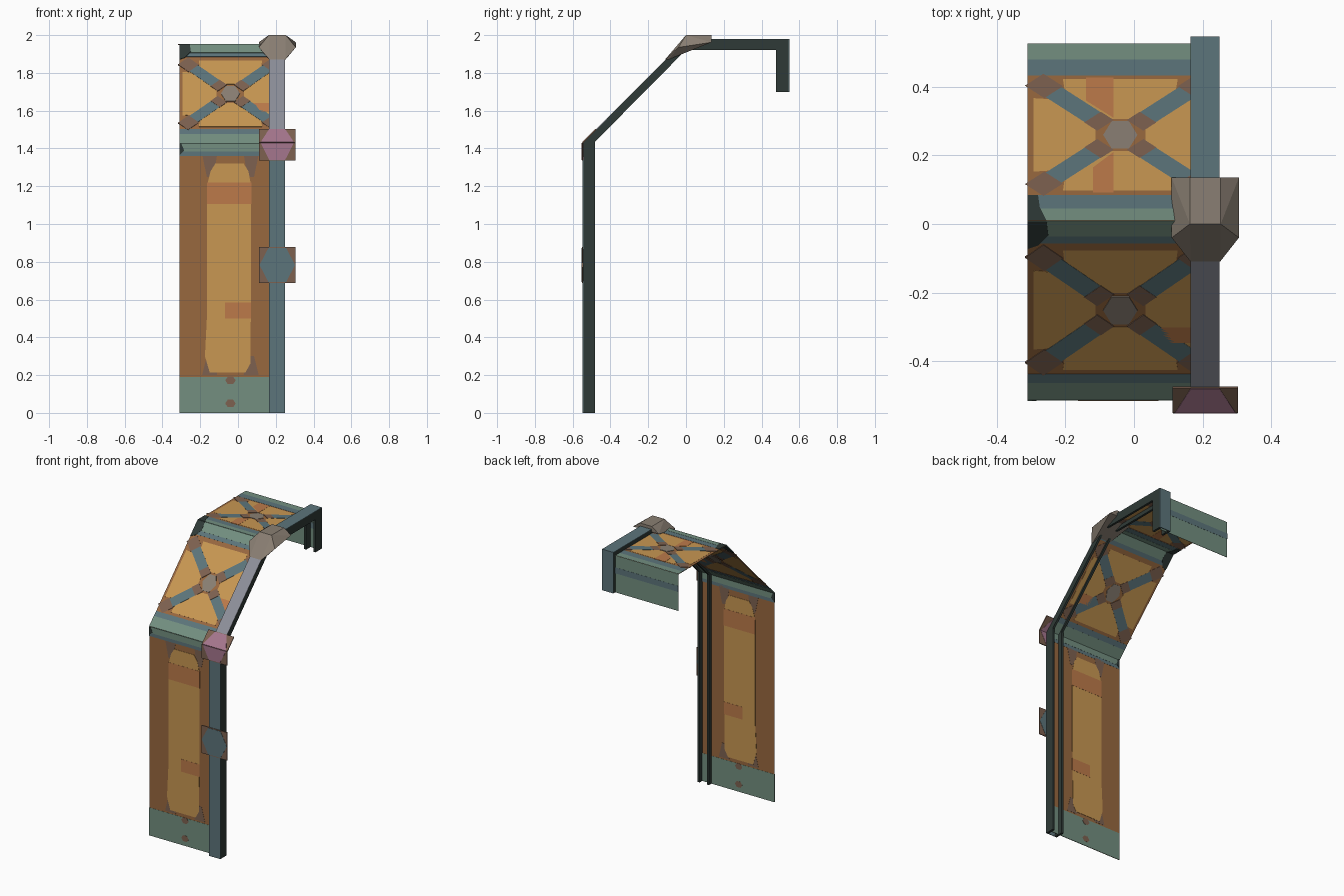
import bpy, bmesh, math

if "Cube" in bpy.data.objects:
    bpy.data.objects.remove(bpy.data.objects["Cube"])


def linear(c):
    return c / 12.92 if c <= 0.04045 else ((c + 0.055) / 1.055) ** 2.4


def material(name, hexcode):
    rgb = [linear(b / 255) for b in bytes.fromhex(hexcode)]
    m = bpy.data.materials.new(name)
    m.use_nodes = True
    m.diffuse_color = (*rgb, 1)
    bsdf = m.node_tree.nodes["Principled BSDF"]
    bsdf.inputs["Base Color"].default_value = (*rgb, 1)
    bsdf.inputs["Roughness"].default_value = 0.8
    return m


AMBER = material("amber", "C89752")
BROWN = material("brown", "98683F")
SALMON = material("salmon", "BC7A4A")
GREEN = material("sage green", "738F80")
BLUE = material("blue grey", "5C757B")
STONE = material("stone grey", "8A7F73")
DARK = material("dark green grey", "2F3A37")
PINK = material("dusty pink", "A5768D")
STEEL = material("pale steel", "8D8F9A")
UMBER = material("umber", "7D6150")


def finish(name, bm, mats):
    bmesh.ops.recalc_face_normals(bm, faces=bm.faces)
    mesh = bpy.data.meshes.new(name)
    bm.to_mesh(mesh)
    bm.free()
    for m in mats:
        mesh.materials.append(m)
    ob = bpy.data.objects.new(name, mesh)
    bpy.context.collection.objects.link(ob)
    return ob


# Side profiles (y, z) of the channel and of the sheet it carries
OUTER = [(-.547, 0), (-.547, 1.43), (0, 1.98), (.547, 1.98), (.547, 1.70)]
INNER = [(-.482, 0), (-.482, 1.435), (0, 1.922), (.477, 1.922), (.477, 1.70)]
SHEET = [(-.512, 0), (-.512, 1.425), (.01, 1.95), (.525, 1.95), (.525, 1.70)]
WALL, SLOPE, ROOF, FLAP = [(SHEET[i], SHEET[i + 1], i % 3 and 1 - 1) for i in range(4)]
WALL, FLAP = (*WALL[:2], 1), (*FLAP[:2], 1)   # these two are measured by z, the others by y


def ribbon(name, x0, x1, f0, f1, mats, pick=lambda i: 0):
    """Bar that follows the folded profile between two depths."""
    bm = bmesh.new()
    rings = []
    for o, n in zip(OUTER, INNER):
        at = lambda f: [a + (b - a) * f for a, b in zip(o, n)]
        rings.append([bm.verts.new((x, *at(f)))
                      for x, f in ((x0, f0), (x1, f0), (x1, f1), (x0, f1))])
    for i in range(len(rings) - 1):
        a, b = rings[i], rings[i + 1]
        for k in range(4):
            j = (k + 1) % 4
            bm.faces.new((a[k], a[j], b[j], b[k])).material_index = pick(i)
    bm.faces.new(rings[0])
    bm.faces.new(rings[-1])
    return finish(name, bm, mats)


def plate(name, seg, pts, mat, layer=0, half=None):
    """Thin two-sided plate on one section; points are (x, y or z)."""
    (ya, za), (yb, zb), axis = seg
    length = math.hypot(yb - ya, zb - za)
    ny, nz = -(zb - za) / length, (yb - ya) / length
    half = half or .001 + .001 * layer
    bm = bmesh.new()
    sides = []
    for h in (-half, half):
        ring = []
        for x, c in pts:
            t = (c - seg[0][axis]) / (seg[1][axis] - seg[0][axis])
            ring.append(bm.verts.new((x, ya + (yb - ya) * t + ny * h,
                                      za + (zb - za) * t + nz * h)))
        sides.append(ring)
        bm.faces.new(ring)
    n = len(pts)
    for k in range(n):
        j = (k + 1) % n
        bm.faces.new((sides[0][k], sides[0][j], sides[1][j], sides[1][k]))
    return finish(name, bm, [mat])


def rect(x0, x1, c0, c1):
    return [(x0, c0), (x1, c0), (x1, c1), (x0, c1)]


def hexagon(cx, cy, rx, ry):
    return [(cx + rx * math.cos(k * math.pi / 3), cy + ry * math.sin(k * math.pi / 3) / .866)
            for k in range(6)]


L, R, MID = -.31, .235, -.04

# Folded sheet
for name, seg, lo, hi, mat in (("wall_sheet", WALL, 0, 1.425, BROWN),
                               ("slope_sheet", SLOPE, -.512, .01, BROWN),
                               ("roof_sheet", ROOF, .01, .525, BROWN),
                               ("flap_sheet", FLAP, 1.70, 1.95, GREEN)):
    plate(name, seg, rect(L, R, lo, hi), mat)

# Cross bands
for name, seg, lo, hi, mat, layer in (
        ("wall_base_band", WALL, 0, .19, GREEN, 1),
        ("wall_top_edge", WALL, 1.36, 1.425, BLUE, 1),
        ("wall_top_band", WALL, 1.383, 1.425, GREEN, 2),
        ("slope_low_edge", SLOPE, -.512, -.437, BLUE, 1),
        ("slope_low_band", SLOPE, -.512, -.462, GREEN, 2),
        ("slope_high_edge", SLOPE, -.055, .01, BLUE, 1),
        ("slope_high_band", SLOPE, -.035, .01, GREEN, 2),
        ("roof_front_edge", ROOF, .01, .085, BLUE, 1),
        ("roof_front_band", ROOF, .01, .045, GREEN, 2),
        ("roof_back_edge", ROOF, .433, .48, BLUE, 1),
        ("roof_back_band", ROOF, .48, .525, GREEN, 1),
        ("flap_stripe", FLAP, 1.83, 1.87, BLUE, 1)):
    plate(name, seg, rect(L, R, lo, hi), mat, layer)
plate("slope_dark_patch", SLOPE, [(L, -.07), (-.28, -.06), (-.25, -.03), (-.255, .01), (L, .01)], DARK, 3)
plate("roof_dark_patch", ROOF, [(L, .01), (-.255, .01), (-.275, .05), (-.28, .085), (L, .085)], DARK, 3)
plate("low_dark_patch", WALL, [(L, 1.365), (-.285, 1.39), (-.3, 1.425), (L, 1.425)], DARK, 3)

# Long inset on the wall with worn corners and patches
for sx in (-1, 1):
    for tag, z0, z1 in (("low", .2, .3), ("high", 1.37, 1.25)):
        plate(f"wall_{tag}_corner", WALL, [(MID + sx * .07, z0), (MID + sx * .15, z0),
              (MID + sx * .125, z1), (MID + sx * .09, z1)], UMBER, 1)
plate("wall_inset", WALL, [(-.15, .215), (.04, .215), (.065, .26), (.07, .7), (.07, 1.2), (.055, 1.28),
                           (.03, 1.32), (-.12, 1.32), (-.145, 1.28), (-.165, 1.2), (-.165, .5), (-.175, .3)],
      AMBER, 2)
plate("wall_high_patch", WALL, rect(-.163, .072, 1.105, 1.22), SALMON, 3)
plate("wall_low_patch", WALL, rect(-.07, .07, .5, .585), SALMON, 3)
for z in (.05, .172):
    plate("wall_base_stud", WALL, hexagon(MID, z, .028, .02), UMBER, 2)


# Cross-braced panel: four inset windows, four arms and a hub
def braced(tag, seg, cy, hx, hy):
    window = [(.94, -.62), (.94, .62), (.74, .6), (.27, .14), (.27, -.14), (.74, -.6)]
    for k in range(4):
        pts = window
        for _ in range(k):
            pts = [(-v, u) for u, v in pts]
        plate(f"{tag}_window", seg, [(MID + u * hx, cy + v * hy) for u, v in pts], AMBER, 1)
    for sx in (-1, 1):
        for sy in (-1, 1):
            def arm(a, b, w):
                return [(MID + sx * hx * (t + o), cy + sy * hy * (t - o))
                        for t, o in ((a, w), (b, w), (b, -w), (a, -w))]
            plate(f"{tag}_arm", seg, arm(.27, .72, .085), BLUE, 2)
            plate(f"{tag}_arm_end", seg, arm(.72, .93, .1), UMBER, 2)
            plate(f"{tag}_arm_root", seg, arm(.16, .3, .09), UMBER, 3)
    plate(f"{tag}_hub", seg, hexagon(MID, cy, .05, .04), STONE, 3)


braced("slope", SLOPE, -.25, .27, .185)
braced("roof", ROOF, .26, .27, .173)
plate("slope_patch", SLOPE, rect(.08, .165, -.345, -.3), SALMON, 2)
plate("roof_back_patch", ROOF, [(-.14, .428), (-.06, .428), (-.06, .31), (-.1, .335), (-.14, .36)], SALMON, 2)
plate("roof_front_patch", ROOF, [(-.12, .092), (-.06, .092), (-.06, .21), (-.12, .165)], SALMON, 2)

# Open channel: front web and two flanges
ribbon("channel_web", .165, .25, 0, .06, [BLUE, STEEL], lambda i: int(i == 1))
ribbon("inner_flange", .165, .18, .06, 1, [DARK])
ribbon("outer_flange", .235, .25, .06, 1, [DARK])

# Flat bracket plates, the upper one folded with the channel
FRONT = ((-.548, 0), (-.548, 1.43), 1)
BEND = ((-.548, 1.43), (0, 1.98), 1)
CX = .208
plate("lower_bracket", FRONT, rect(.112, .304, .688, .878), UMBER, half=.003)
plate("lower_bracket_face", FRONT, hexagon(CX, .783, .094, .09), BLUE, half=.0045)
plate("upper_bracket_bottom", FRONT, rect(.112, .304, 1.335, 1.43), UMBER, half=.003)
plate("upper_bracket_top", BEND, rect(.112, .304, 1.43, 1.502), UMBER, half=.003)
plate("upper_bracket_face_low", FRONT, [(.12, 1.43), (.165, 1.34), (.25, 1.34), (.296, 1.43)], PINK, half=.0045)
plate("upper_bracket_face_high", BEND, [(.12, 1.43), (.165, 1.5), (.25, 1.5), (.296, 1.43)], PINK, half=.0045)

# Faceted cap over the upper fold
bm = bmesh.new()
for w, y, z in ((.045, .135, 2.0), (.098, .135, 1.962), (.045, 0, 2.0), (.098, -.04, 1.935),
                (.043, -.11, 1.872), (.045, -.09, 1.872)):
    for s in (-1, 1):
        bm.verts.new((CX + s * w, y, z))
bmesh.ops.convex_hull(bm, input=bm.verts)
finish("fold_cap", bm, [STONE])
